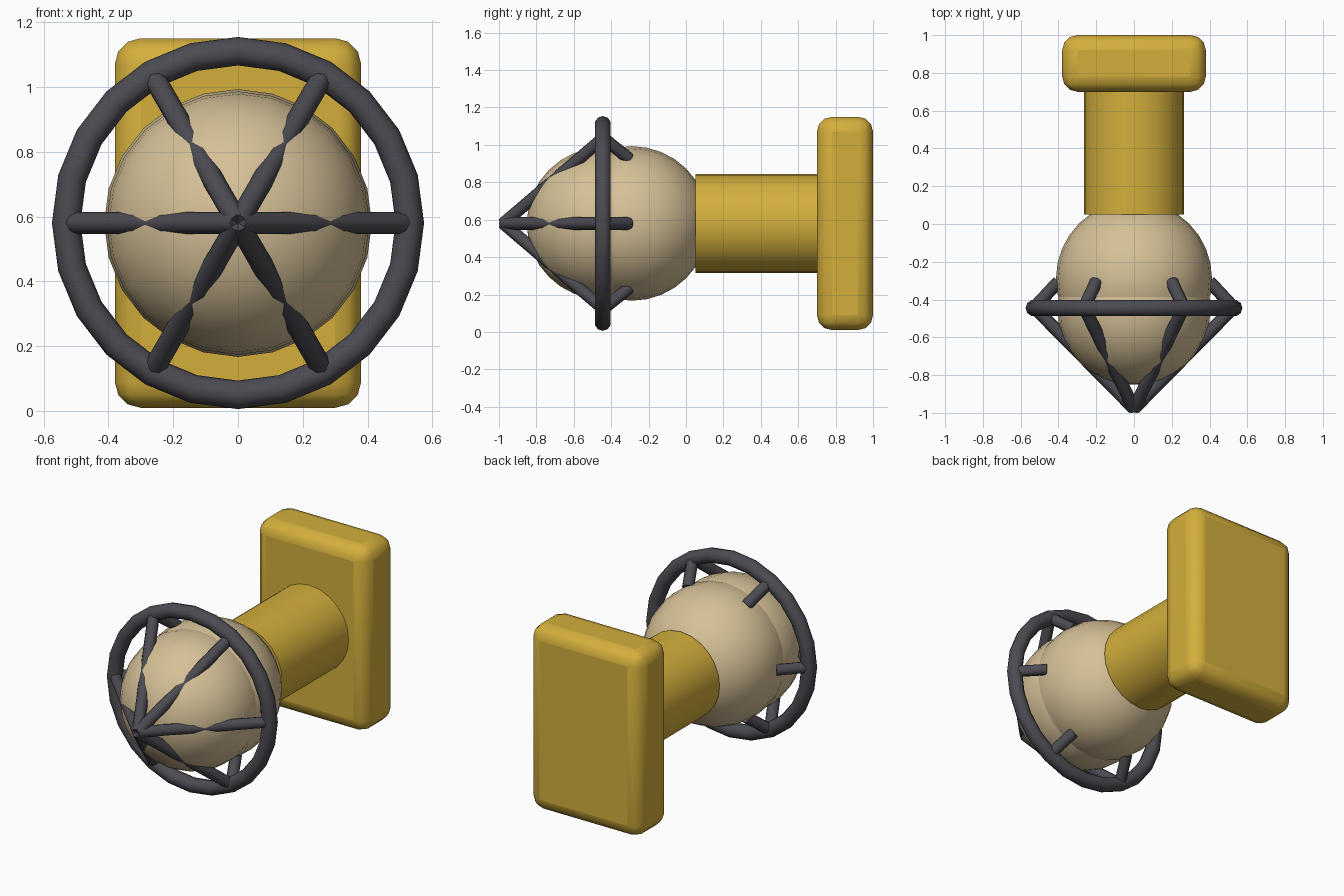
import bpy
from math import radians, sin, cos, pi
from mathutils import Vector

if "Cube" in bpy.data.objects:
    bpy.data.objects.remove(bpy.data.objects["Cube"], do_unlink=True)

AXIS_Z = 0.58          # height of the shared centre line
RING_Y = -0.445
FACE_FORWARD = (radians(90), 0, 0)


def material(name, colour):
    mat = bpy.data.materials.new(name)
    mat.use_nodes = True
    mat.diffuse_color = (*colour, 1)
    mat.node_tree.nodes["Principled BSDF"].inputs["Base Color"].default_value = (*colour, 1)
    return mat


gold = material("gold", (0.658, 0.429, 0.045))
cream = material("cream", (0.67, 0.53, 0.31))
iron = material("dark iron", (0.07, 0.07, 0.085))


def finish(name, mat, angle=40):
    obj = bpy.context.object
    obj.name = name
    obj.data.materials.append(mat)
    bpy.ops.object.shade_smooth_by_angle(angle=radians(angle))
    return obj


def rod(name, start, end, radius, sides, mat):
    start, end = Vector(start), Vector(end)
    line = end - start
    bpy.ops.mesh.primitive_cylinder_add(
        vertices=sides, radius=radius, depth=line.length,
        location=(start + end) / 2,
        rotation=line.to_track_quat("Z", "Y").to_euler())
    return finish(name, mat, 50)


# Rounded wall plate
bpy.ops.mesh.primitive_cube_add(size=1, location=(0, 0.85, AXIS_Z))
plate = bpy.context.object
plate.scale = (0.76, 0.30, 1.14)
bpy.ops.object.transform_apply(location=False, rotation=False, scale=True)
bevel = plate.modifiers.new("rounded_edges", "BEVEL")
bevel.width = 0.08
bevel.segments = 3
finish("wall_plate", gold, 35)

# Neck between plate and globe
rod("neck", (0, 0.05, AXIS_Z), (0, 0.72, AXIS_Z), 0.265, 24, gold)

# Two overlapping spheres form the long globe
for name, y, radius in (("globe_back", -0.29, 0.413), ("globe_front", RING_Y, 0.406)):
    bpy.ops.mesh.primitive_uv_sphere_add(
        segments=24, ring_count=16, radius=radius,
        location=(0, y, AXIS_Z), rotation=FACE_FORWARD)
    bpy.context.object.rotation_euler.y = radians(90)
    finish(name, cream)

# Cage ring
bpy.ops.mesh.primitive_torus_add(
    major_segments=24, minor_segments=10, major_radius=0.53, minor_radius=0.044,
    location=(0, RING_Y, AXIS_Z), rotation=FACE_FORWARD)
bpy.context.object.rotation_euler.y = radians(90)
finish("cage_ring", iron, 50)

# Six cage bars meet at the front tip, each with a short hook behind the ring
for i in range(6):
    a = i * pi / 3

    def at(r, y):
        return (r * cos(a), y, AXIS_Z + r * sin(a))

    rod(f"cage_bar_{i + 1}", at(0, -0.977), at(0.525, RING_Y), 0.034, 8, iron)
    rod(f"cage_hook_{i + 1}", at(0.53, RING_Y), at(0.40, -0.305), 0.034, 8, iron)
